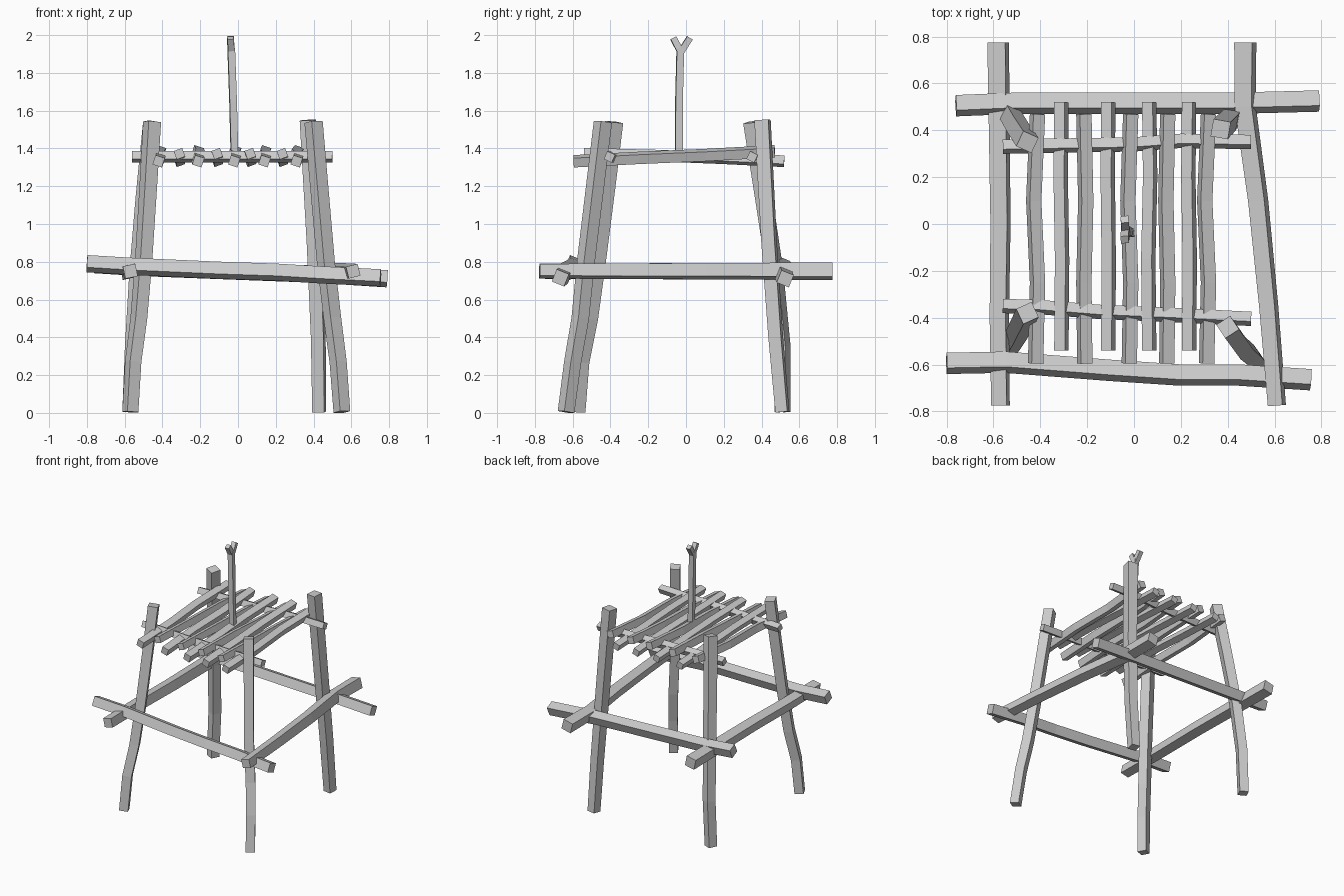
import bpy, math
from mathutils import Vector, Matrix


def beam(name, pts, size, roll=0, ref=(0, 0, 1), end_size=None):
    """Rough square timber swept through a few points, capped at both ends."""
    pts = [Vector(p) for p in pts]
    end_size = end_size or size
    n = len(pts)
    verts, faces = [], []
    for i, p in enumerate(pts):
        t = (pts[min(i + 1, n - 1)] - pts[max(i - 1, 0)]).normalized()
        side = t.cross(Vector(ref)).normalized()
        up = side.cross(t)
        rot = Matrix.Rotation(math.radians(roll), 3, t)
        h = (size + (end_size - size) * i / (n - 1)) / 2
        for a, b in ((-1, -1), (1, -1), (1, 1), (-1, 1)):
            verts.append(p + rot @ (side * a * h + up * b * h))
    for i in range(n - 1):
        for k in range(4):
            a, b = i * 4 + k, i * 4 + (k + 1) % 4
            faces.append((b, a, a + 4, b + 4))
    faces += [(0, 1, 2, 3), tuple(4 * n - 1 - k for k in range(4))]
    me = bpy.data.meshes.new(name)
    me.from_pydata(verts, [], faces)
    ob = bpy.data.objects.new(name, me)
    bpy.context.collection.objects.link(ob)
    return ob


X = (1, 0, 0)

# Four splayed, slightly crooked legs
beam("front_left_leg", [(-.57, -.575, .005), (-.555, -.555, .27), (-.525, -.51, .5),
                        (-.5, -.47, .8), (-.475, -.42, 1.2), (-.455, -.38, 1.54)],
     .064, 25, X, .072)
beam("front_right_leg", [(.55, -.635, .005), (.53, -.6, .27), (.5, -.56, .5),
                         (.465, -.53, .8), (.4, -.44, 1.54)], .064, 33, X, .07)
beam("back_left_leg", [(-.57, .51, .005), (-.555, .51, .35), (-.53, .47, .75),
                       (-.495, .41, 1.15), (-.455, .35, 1.54)], .064, -25, X, .072)
beam("back_right_leg", [(.43, .51, .005), (.425, .475, .4), (.405, .44, .9),
                        (.37, .405, 1.55)], .064, -10, X, .075)

# Lower rails tying the legs together
beam("front_rail", [(-.8, -.595, .79), (-.55, -.59, .775), (-.1, -.625, .755),
                    (.2, -.645, .745), (.45, -.645, .73), (.755, -.665, .715)], .07, -22)
beam("back_rail", [(-.76, .505, .785), (-.52, .515, .77), (0, .515, .75),
                   (.4, .515, .735), (.79, .525, .71)], .07, -22)
beam("left_rail", [(-.57, -.775, .75), (-.575, -.4, .75), (-.57, 0, .75),
                   (-.575, .4, .75), (-.58, .775, .75)], .067, -12, end_size=.078)
beam("right_rail", [(.61, -.775, .75), (.575, -.35, .75), (.53, .1, .75),
                    (.475, .5, .75), (.475, .775, .75)], .064, -14, end_size=.078)

# Upper cross beams carrying the platform
beam("front_platform_beam", [(-.56, -.35, 1.355), (-.4, -.355, 1.355), (-.15, -.375, 1.355),
                             (.2, -.39, 1.355), (.5, -.405, 1.355)], .046, -25)
beam("back_platform_beam", [(-.56, .33, 1.355), (-.3, .335, 1.355), (0, .34, 1.355),
                            (.2, .355, 1.355), (.5, .35, 1.355)], .046, -25)

# Platform slats, two interleaved sets tilted opposite ways
for i, x in enumerate((-.42, -.21, -.02, .14, .31)):
    w = (.008, -.004, .006, .004, .008)[i]
    beam(f"low_slat_{i + 1}", [(x, -.595, 1.332), (x + w, -.25, 1.35), (x - w, .1, 1.365),
                               (x + w, .47, 1.385)], .052, 18)
for i, x in enumerate((-.31, -.11, .065, .235)):
    w = (.003, .002, -.004, .003)[i]
    beam(f"high_slat_{i + 1}", [(x, -.54, 1.372), (x + w, -.15, 1.362), (x - w, .2, 1.348),
                                (x, .52, 1.332)], .048, -20)

# Forked upright pole
beam("pole", [(-.018, -.037, 1.335), (-.026, -.037, 1.65), (-.036, -.03, 1.93)],
     .038, 5, X)
for name, y in (("fork_front", -.067), ("fork_back", .02)):
    beam(name, [(-.036, -.028, 1.91), (-.04, y, 1.985)], .034, 5, X)
